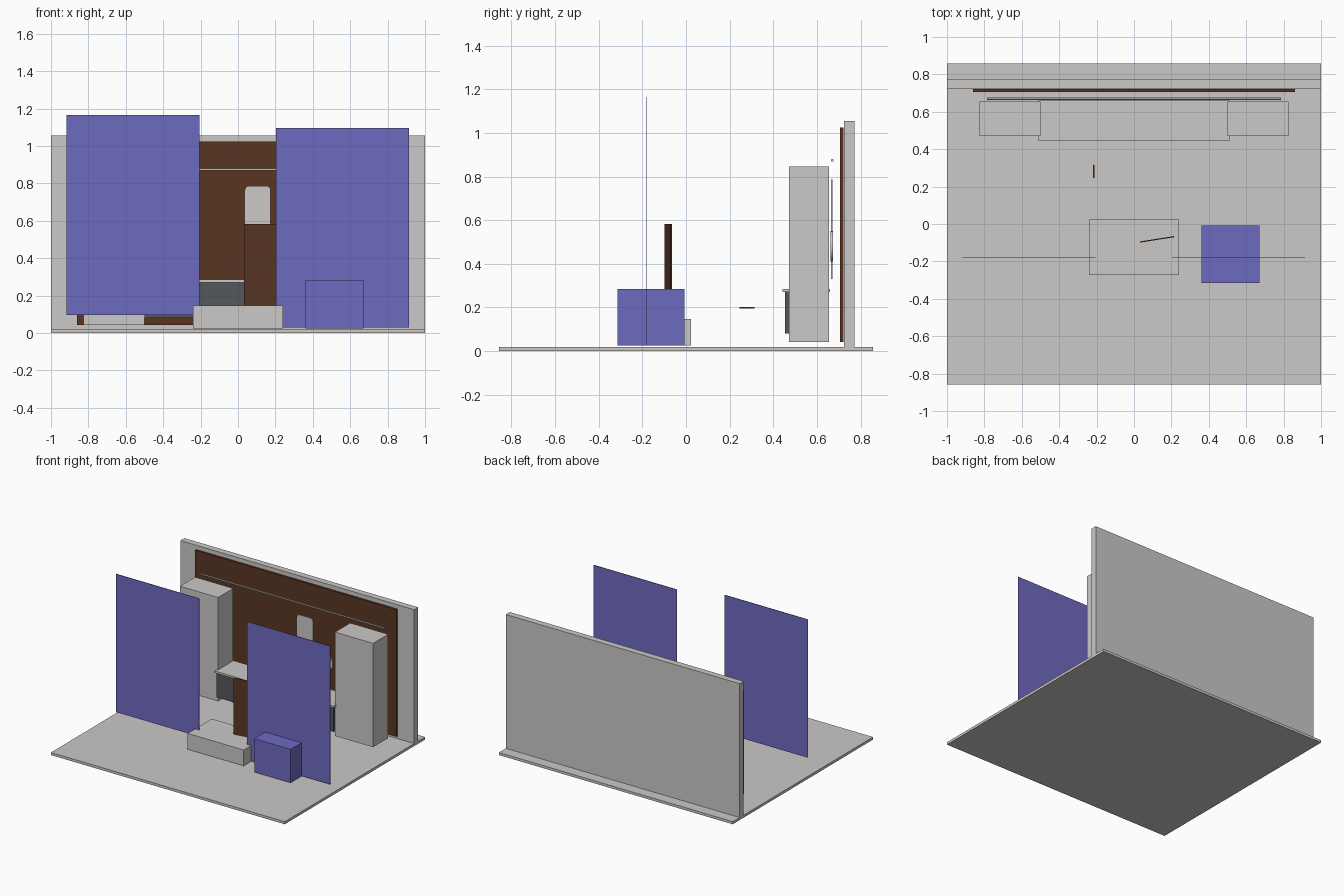
import bpy, bmesh, math
from mathutils import Matrix

if "Cube" in bpy.data.objects:
    bpy.data.objects.remove(bpy.data.objects["Cube"], do_unlink=True)


def material(name, rgb):
    m = bpy.data.materials.new(name)
    m.use_nodes = True
    m.diffuse_color = (*rgb, 1)
    m.node_tree.nodes["Principled BSDF"].inputs["Base Color"].default_value = (*rgb, 1)
    return m


GREY = material("warm light grey", (0.6, 0.585, 0.57))
BLUE = material("violet blue", (0.155, 0.145, 0.53))
BROWN = material("dark brown", (0.1, 0.036, 0.016))
DARK = material("slate grey", (0.09, 0.098, 0.107))


def finish(bm, name, mat):
    me = bpy.data.meshes.new(name)
    bm.to_mesh(me)
    bm.free()
    me.materials.append(mat)
    ob = bpy.data.objects.new(name, me)
    bpy.context.collection.objects.link(ob)
    return ob


def box(name, mat, x, y, z, round_axis=None, radius=0.0):
    """Box between (low, high) limits; optionally round the edges along one axis."""
    lims = (x, y, z)
    bm = bmesh.new()
    bmesh.ops.create_cube(bm, size=1)
    for v in bm.verts:
        v.co = [(a + b) / 2 + c * (b - a) for (a, b), c in zip(lims, v.co)]
    if round_axis is not None:
        edges = [e for e in bm.edges
                 if abs((e.verts[0].co - e.verts[1].co).normalized()[round_axis]) > 0.9]
        bmesh.ops.bevel(bm, geom=edges, offset=radius, segments=4,
                        profile=0.5, affect='EDGES')
    return finish(bm, name, mat)


def cylinder(name, mat, centre, radius, length, axis, sides):
    bm = bmesh.new()
    bmesh.ops.create_cone(bm, cap_ends=True, segments=sides, radius1=radius,
                          radius2=radius, depth=length)
    bm.transform(Matrix.Translation(centre) @ Matrix.Rotation(math.pi / 2, 4, axis))
    ob = finish(bm, name, mat)
    for p in ob.data.polygons:
        p.use_smooth = len(p.vertices) == 4
    return ob


# Room shell
box("floor", GREY, (-1, 1), (-0.857, 0.857), (0, 0.02))
box("back_wall", GREY, (-1, 1), (0.724, 0.773), (0.02, 1.055))
box("wall_panel", BROWN, (-0.861, 0.861), (0.706, 0.722), (0.042, 1.024))

# Tall cabinets on both sides of the counter
for side, s in (("left", 1), ("right", -1)):
    box(side + "_cabinet", GREY, sorted((s * 0.5, s * 0.826)), (0.471, 0.656), (0.042, 0.845))

# Counter
box("counter_base", DARK, (-0.5, 0.5), (0.453, 0.655), (0.08, 0.27))
box("counter_top", GREY, (-0.51, 0.51), (0.443, 0.66), (0.27, 0.285))

# Hanging rail, rounded board and round paddle on the wall
cylinder("hanging_rail", GREY, (0, 0.67, 0.874), 0.006, 1.572, 'Y', 10)
box("rounded_board", GREY, (0.036, 0.175), (0.665, 0.671), (0.41, 0.787), 1, 0.025)
cylinder("paddle_disc", GREY, (0.275, 0.668, 0.48), 0.07, 0.01, 'X', 24)
box("paddle_handle", GREY, (0.267, 0.283), (0.665, 0.671), (0.33, 0.415))

# Low platform with a turned upright board
box("platform", GREY, (-0.24, 0.24), (-0.273, 0.023), (0.025, 0.148))
upright = box("upright_board", BROWN, (-0.092, 0.092), (-0.003, 0.003), (0.14, 0.583))
upright.location = (0.123, -0.082, 0)
upright.rotation_euler.z = math.radians(9)

# Small floating handle
box("small_handle", BROWN, (-0.22, -0.211), (0.245, 0.315), (0.195, 0.203))

# Front screens and crate
box("right_screen", BLUE, (-0.918, -0.206), (-0.182, -0.178), (0.097, 1.165))
box("left_screen", BLUE, (0.203, 0.915), (-0.182, -0.178), (0.028, 1.097))
box("crate", BLUE, (0.36, 0.67), (-0.315, -0.008), (0.025, 0.284))
